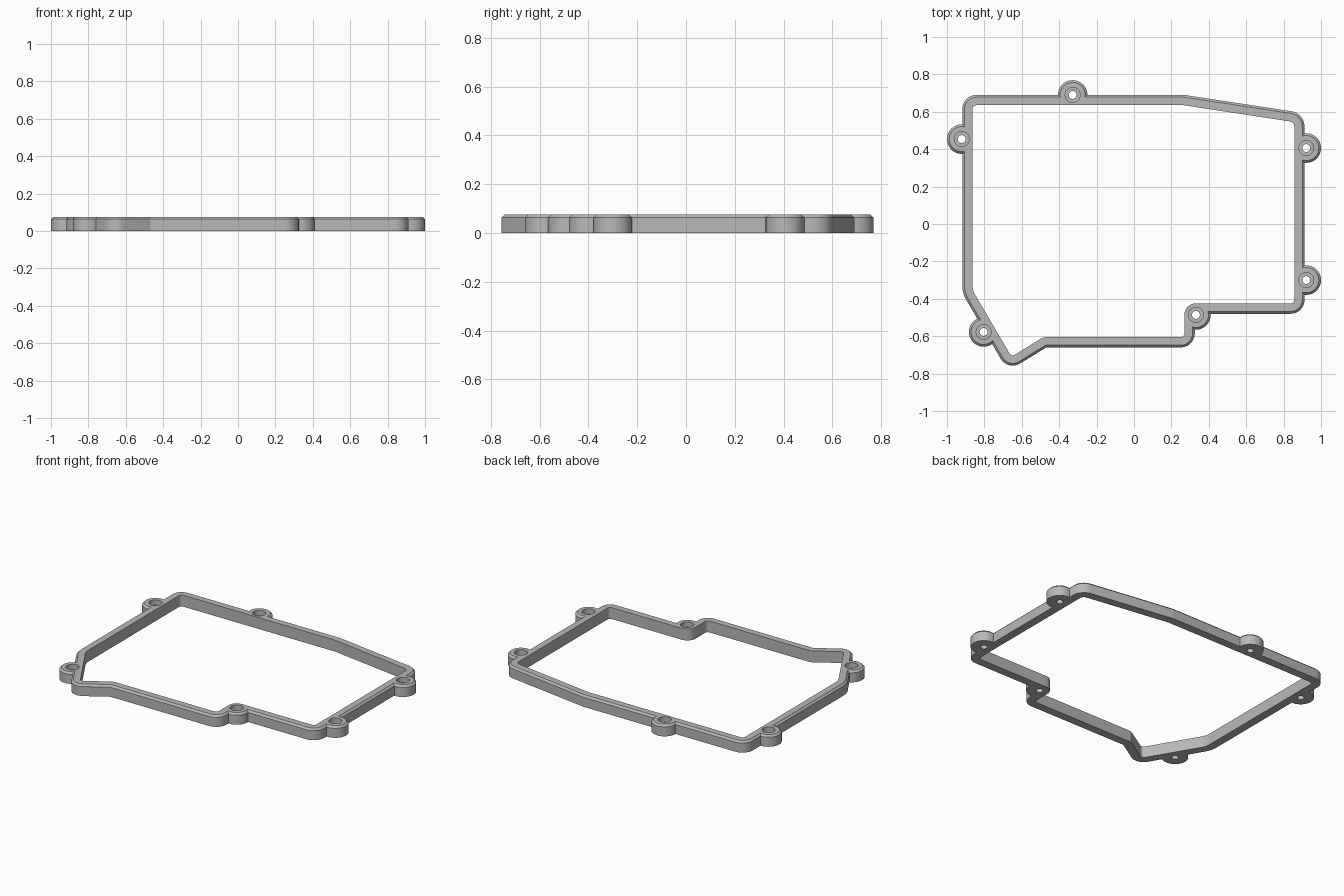
import bpy, bmesh, math
from mathutils import Vector

HEIGHT, WALL, CHAMFER = 0.075, 0.055, 0.012

if "Cube" in bpy.data.objects:
    bpy.data.objects.remove(bpy.data.objects["Cube"])

grey = bpy.data.materials.new("plain grey")
grey.use_nodes = True
grey.diffuse_color = (0.48, 0.48, 0.48, 1)
grey.node_tree.nodes["Principled BSDF"].inputs["Base Color"].default_value = (0.48, 0.48, 0.48, 1)

# Opening outline, counter-clockwise: x, y, corner radius
OPENING = [(-0.863, 0.635, 0.02), (-0.863, -0.355, 0.1), (-0.655, -0.71, 0.02),
           (-0.485, -0.605, 0.058), (0.27, -0.605, 0.02), (0.27, -0.425, 0.058),
           (0.857, -0.425, 0.02), (0.857, 0.545, 0.03), (0.265, 0.635, 0.02)]
BOSSES = [(-0.328, 0.69), (-0.921, 0.454), (0.921, 0.406),
          (0.921, -0.3), (0.331, -0.486), (-0.804, -0.577)]


def outline(offset, steps=8):
    """Opening outline pushed outwards, with every corner rounded."""
    pts = []
    for i, (x, y, radius) in enumerate(OPENING):
        p = Vector((x, y))
        before = Vector(OPENING[i - 1][:2])
        after = Vector(OPENING[(i + 1) % len(OPENING)][:2])
        a, b = (p - before).normalized(), (after - p).normalized()
        na, nb = Vector((a.y, -a.x)), Vector((b.y, -b.x))
        corner = p + (na + nb) * offset / (1 + na.dot(nb))
        turn = math.atan2(a.cross(b), a.dot(b))
        side = math.copysign(1, turn)
        r = max(radius + side * offset, 0.003)
        start = corner - a * r * math.tan(abs(turn) / 2)
        centre = start - na * r * side
        for k in range(steps + 1):
            t = turn * k / steps
            n = na * math.cos(t) + a * math.sin(t)
            pts.append(centre + n * r * side)
    return pts


def circle(centre, r, n=48):
    return [Vector((centre[0] + r * math.cos(math.tau * k / n),
                    centre[1] + r * math.sin(math.tau * k / n))) for k in range(n)]


def loft(name, layers):
    """Closed solid through stacked loops given as (z, points)."""
    bm = bmesh.new()
    rings = [[bm.verts.new((p.x, p.y, z)) for p in pts] for z, pts in layers]
    n = len(rings[0])
    for low, high in zip(rings, rings[1:]):
        for k in range(n):
            j = (k + 1) % n
            bm.faces.new((low[k], low[j], high[j], high[k]))
    bm.faces.new(rings[0][::-1])
    bm.faces.new(rings[-1])
    bmesh.ops.recalc_face_normals(bm, faces=bm.faces)
    mesh = bpy.data.meshes.new(name)
    bm.to_mesh(mesh)
    bm.free()
    mesh.materials.append(grey)
    obj = bpy.data.objects.new(name, mesh)
    bpy.context.collection.objects.link(obj)
    return obj


def combine(target, tool, operation):
    mod = target.modifiers.new(operation.lower(), "BOOLEAN")
    mod.operation, mod.solver, mod.object = operation, "EXACT", tool
    bpy.context.view_layer.objects.active = target
    bpy.ops.object.modifier_apply(modifier=mod.name)
    bpy.data.objects.remove(tool)


def chamfered(name, shape, size):
    return loft(name, [(0, shape(size)), (HEIGHT - CHAMFER, shape(size)),
                       (HEIGHT, shape(size - CHAMFER))])


# Frame body with screw bosses
frame = chamfered("gasket_frame", outline, WALL)
for c in BOSSES:
    combine(frame, chamfered("boss", lambda r: circle(c, r), 0.079), "UNION")

# Central opening
combine(frame, loft("opening_cutter", [(-0.1, outline(0)), (0.2, outline(0))]), "DIFFERENCE")

# Stepped screw holes
for c in BOSSES:
    hole = loft("hole_cutter", [(-0.1, circle(c, 0.021, 32)), (0.04, circle(c, 0.021, 32)),
                                (0.04, circle(c, 0.04, 32)), (0.2, circle(c, 0.04, 32))])
    combine(frame, hole, "DIFFERENCE")

bpy.ops.object.select_all(action="DESELECT")
frame.select_set(True)
bpy.context.view_layer.objects.active = frame
bpy.ops.object.shade_smooth_by_angle(angle=math.radians(30))
